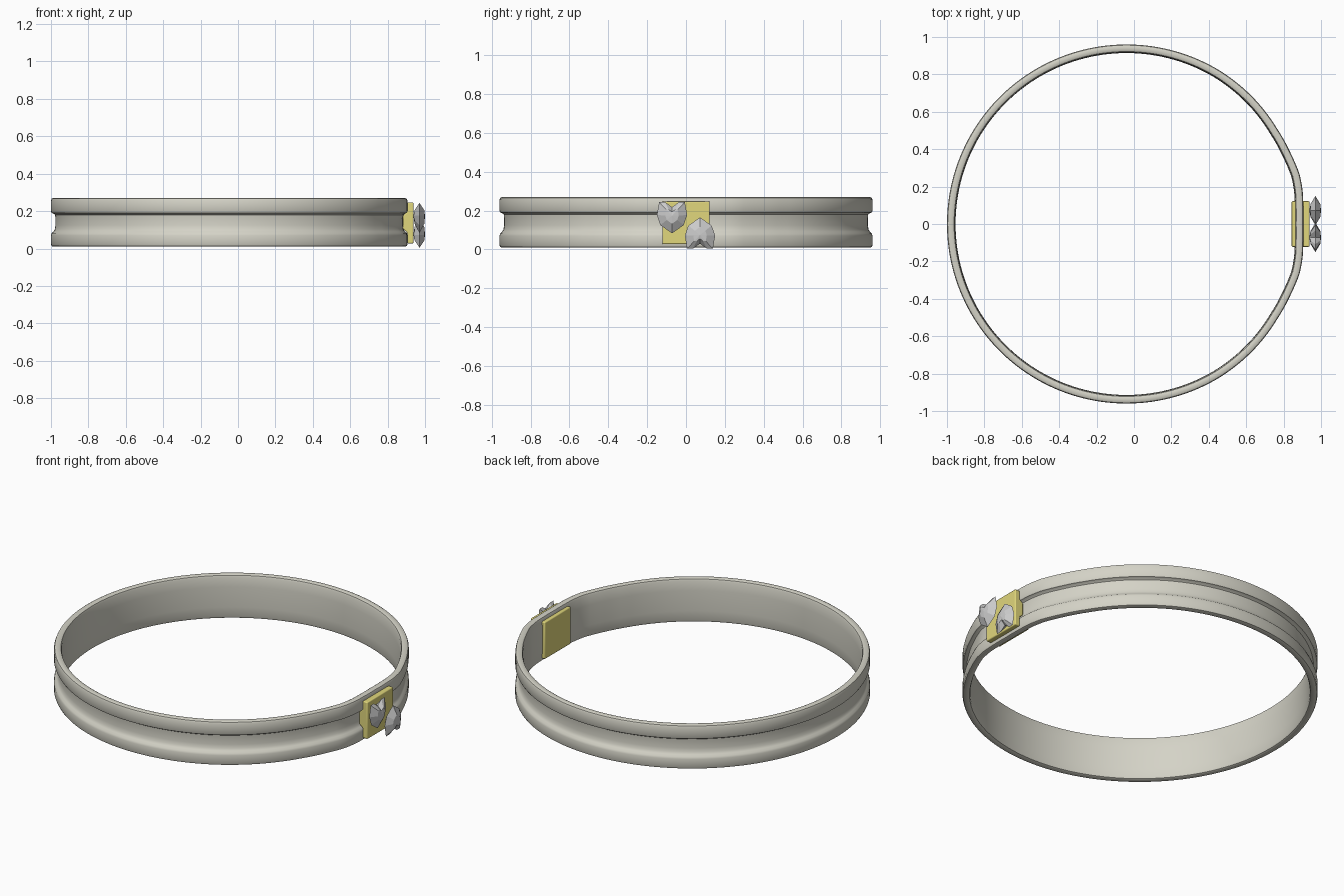
import bpy, bmesh, math

if "Cube" in bpy.data.objects:
    bpy.data.objects.remove(bpy.data.objects["Cube"])


def make_object(name, verts, faces, color=None):
    mesh = bpy.data.meshes.new(name)
    bm = bmesh.new()
    vs = [bm.verts.new(v) for v in verts]
    for f in faces:
        bm.faces.new([vs[i] for i in f])
    bmesh.ops.recalc_face_normals(bm, faces=bm.faces)
    bm.to_mesh(mesh)
    bm.free()
    obj = bpy.data.objects.new(name, mesh)
    bpy.context.collection.objects.link(obj)
    if color:
        mat = bpy.data.materials.get(str(color)) or bpy.data.materials.new(str(color))
        mat.diffuse_color = color
        mat.use_nodes = True
        mat.node_tree.nodes["Principled BSDF"].inputs["Base Color"].default_value = mat.diffuse_color
        mesh.materials.append(mat)
    return obj


def smooth(obj, angle):
    bpy.ops.object.select_all(action='DESELECT')
    obj.select_set(True)
    bpy.context.view_layer.objects.active = obj
    bpy.ops.object.shade_smooth_by_angle(angle=math.radians(angle))


SILVER = (0.66, 0.65, 0.57, 1)
GOLD = (0.75, 0.68, 0.20, 1)

# Band outline: a circle flattened near the clasp (angle in degrees, radius)
KEYS = [(0, .945), (6, .950), (11, .959), (16, .963), (23, .956),
        (32, .953), (45, .957), (60, .960), (181, .960)]


def band_radius(deg):
    for (a0, r0), (a1, r1) in zip(KEYS, KEYS[1:]):
        if deg <= a1:
            t = (deg - a0) / (a1 - a0)
            return r0 + (r1 - r0) * t
    return KEYS[-1][1]


# Band cross-section: (inward depth, height), two rounded ridges and a groove
PROFILE = [(.012, .010), (.004, .013), (0, .022), (0, .070), (.004, .082),
           (.014, .091), (.021, .104), (.024, .125), (.024, .160), (.022, .180),
           (.014, .186), (.004, .190), (0, .198), (0, .256), (.004, .266),
           (.012, .270), (.030, .270), (.038, .266), (.042, .255),
           (.045, .200), (.046, .140), (.045, .080), (.042, .025),
           (.038, .014), (.030, .010)]
N, M = 180, len(PROFILE)
verts = []
for i in range(N):
    a = 2 * math.pi * i / N
    deg = math.degrees(a)
    r = band_radius(min(deg, 360 - deg))
    verts += [(-.04 + (r - d) * math.cos(a), (r - d) * math.sin(a), z) for d, z in PROFILE]
faces = [(i * M + j, (i + 1) % N * M + j, (i + 1) % N * M + (j + 1) % M, i * M + (j + 1) % M)
         for i in range(N) for j in range(M)]
smooth(make_object("band", verts, faces, SILVER), 40)


# Clasp: profiles in x-z extruded along y with softened edges
def extruded(name, pts, half_width):
    n = len(pts)
    vs = [(x, s * half_width, z) for s in (-1, 1) for x, z in pts]
    fs = [tuple(range(n)), tuple(range(n, 2 * n))]
    fs += [(i, (i + 1) % n, n + (i + 1) % n, n + i) for i in range(n)]
    obj = make_object(name, vs, fs, GOLD)
    bevel = obj.modifiers.new("soft_edges", 'BEVEL')
    bevel.width = .006
    bevel.segments = 3
    smooth(obj, 40)


extruded("clasp_front_plate", [(.938, .027), (.938, .247), (.905, .247), (.905, .195),
                               (.882, .178), (.882, .105), (.905, .085), (.905, .027)], .122)
extruded("clasp_back_plate", [(.843, .027), (.868, .027), (.868, .247), (.843, .247)], .122)

# Faceted heart stones, one upright and one turned upside down
HEART = [(0, -.090), (.060, -.048), (.078, .004), (.066, .071), (.036, .071),
         (0, .045), (-.036, .071), (-.066, .071), (-.078, .004), (-.060, -.048)]


def heart_stone(name, cy, cz, sign):
    rings = [(.944, .45), (.970, 1), (.996, .45)]
    vs = [(x, cy + sign * s * y, cz + sign * s * z) for x, s in rings for y, z in HEART]
    n = len(HEART)
    vs += [(.938, cy, cz), (1.0, cy, cz)]
    fs = []
    for i in range(n):
        j = (i + 1) % n
        for k in (0, n):
            fs.append((k + i, k + j, k + n + j, k + n + i))
        fs += [(3 * n, i, j), (3 * n + 1, 2 * n + i, 2 * n + j)]
    make_object(name, vs, fs)


heart_stone("heart_stone_upright", -.072, .173, 1)
heart_stone("heart_stone_inverted", .072, .075, -1)
